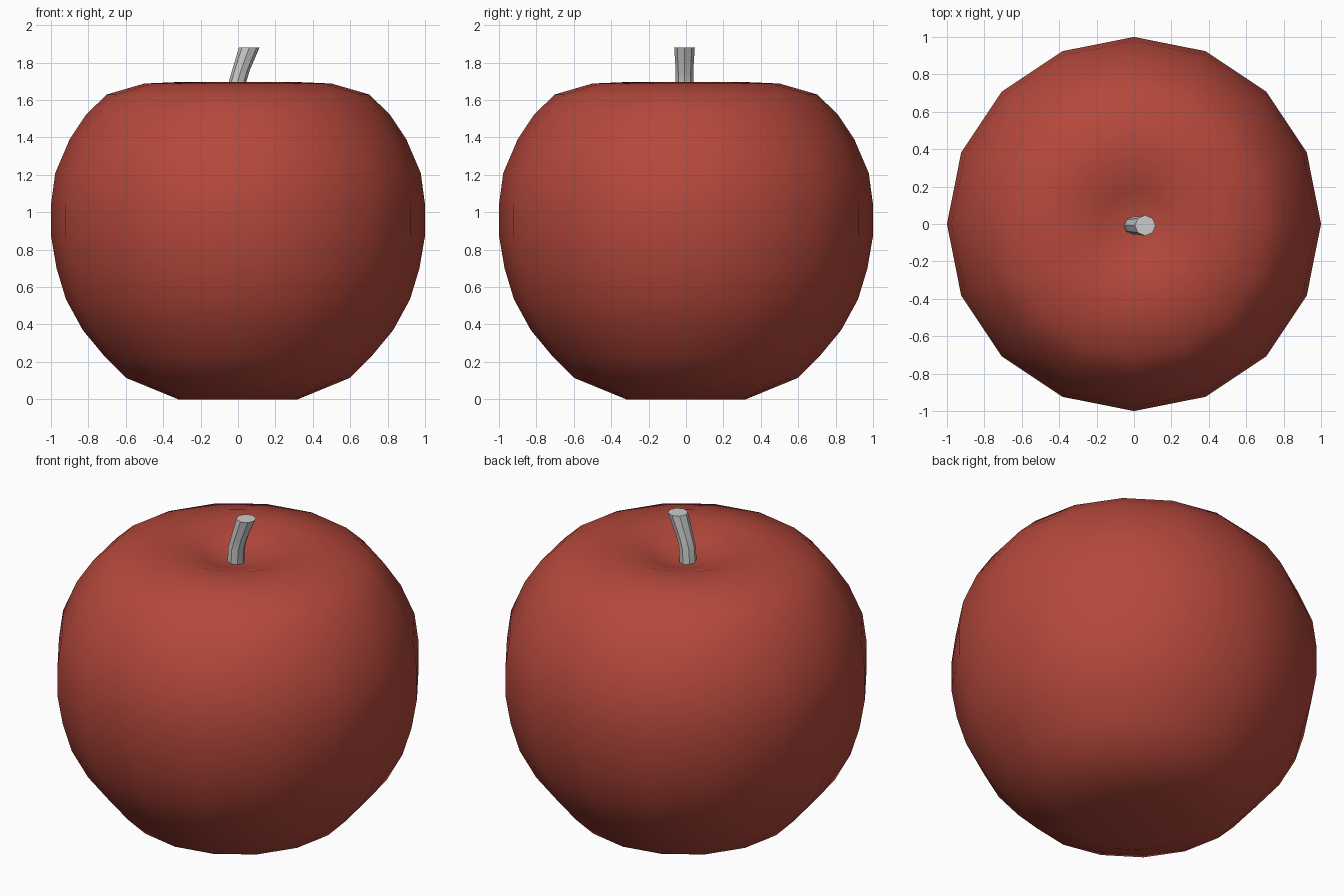
import bpy, bmesh
from math import cos, sin, tau

if "Cube" in bpy.data.objects:
    bpy.data.objects.remove(bpy.data.objects["Cube"])


def loft(name, rings):
    """Skin closed rings of points; a one-point ring becomes a pole."""
    bm = bmesh.new()
    rows = [[bm.verts.new(p) for p in ring] for ring in rings]
    for a, b in zip(rows, rows[1:]):
        n = max(len(a), len(b))
        for i in range(n):
            j = (i + 1) % n
            quad = [a[i % len(a)], a[j % len(a)], b[j % len(b)], b[i % len(b)]]
            bm.faces.new(list(dict.fromkeys(quad)))
    for row in (rows[0], rows[-1]):
        if len(row) > 1:
            bm.faces.new(row)
    bmesh.ops.recalc_face_normals(bm, faces=bm.faces)
    mesh = bpy.data.meshes.new(name)
    bm.to_mesh(mesh)
    bm.free()
    obj = bpy.data.objects.new(name, mesh)
    bpy.context.collection.objects.link(obj)
    bpy.context.view_layer.objects.active = obj
    obj.select_set(True)
    return obj


def circle(x, y, z, r, n):
    if r == 0:
        return [(x, y, z)]
    return [(x + r * cos(tau * i / n), y + r * sin(tau * i / n), z) for i in range(n)]


# Fruit: 16-sided lathe with a dimple at the top and a small one underneath
profile = [(0, 0.04), (0.32, 0), (0.6, 0.115), (0.71, 0.225), (0.83, 0.37),
           (0.92, 0.535), (0.97, 0.7), (1, 0.875), (1, 1.04), (0.977, 1.21),
           (0.9, 1.39), (0.81, 1.525), (0.7, 1.63), (0.5, 1.688),
           (0.34, 1.695), (0.18, 1.645), (0, 1.59)]
fruit = loft("apple_body", [circle(0, 0, z, r, 16) for r, z in profile])
fruit.data.shade_smooth()
red = bpy.data.materials.new("red_skin")
red.diffuse_color = (0.46, 0.065, 0.045, 1)
red.use_nodes = True
red.node_tree.nodes["Principled BSDF"].inputs["Base Color"].default_value = red.diffuse_color
fruit.data.materials.append(red)

# Stem: short bent rod, slightly wider at the top
path = [(-0.01, 1.55, 0.047), (-0.004, 1.69, 0.047), (0.015, 1.757, 0.047), (0.06, 1.88, 0.055)]
stem = loft("stem", [circle(x, -0.008, z, r, 8) for x, z, r in path])
bpy.ops.object.select_all(action='DESELECT')
stem.select_set(True)
bpy.context.view_layer.objects.active = stem
bpy.ops.object.shade_smooth_by_angle(angle=0.7)
